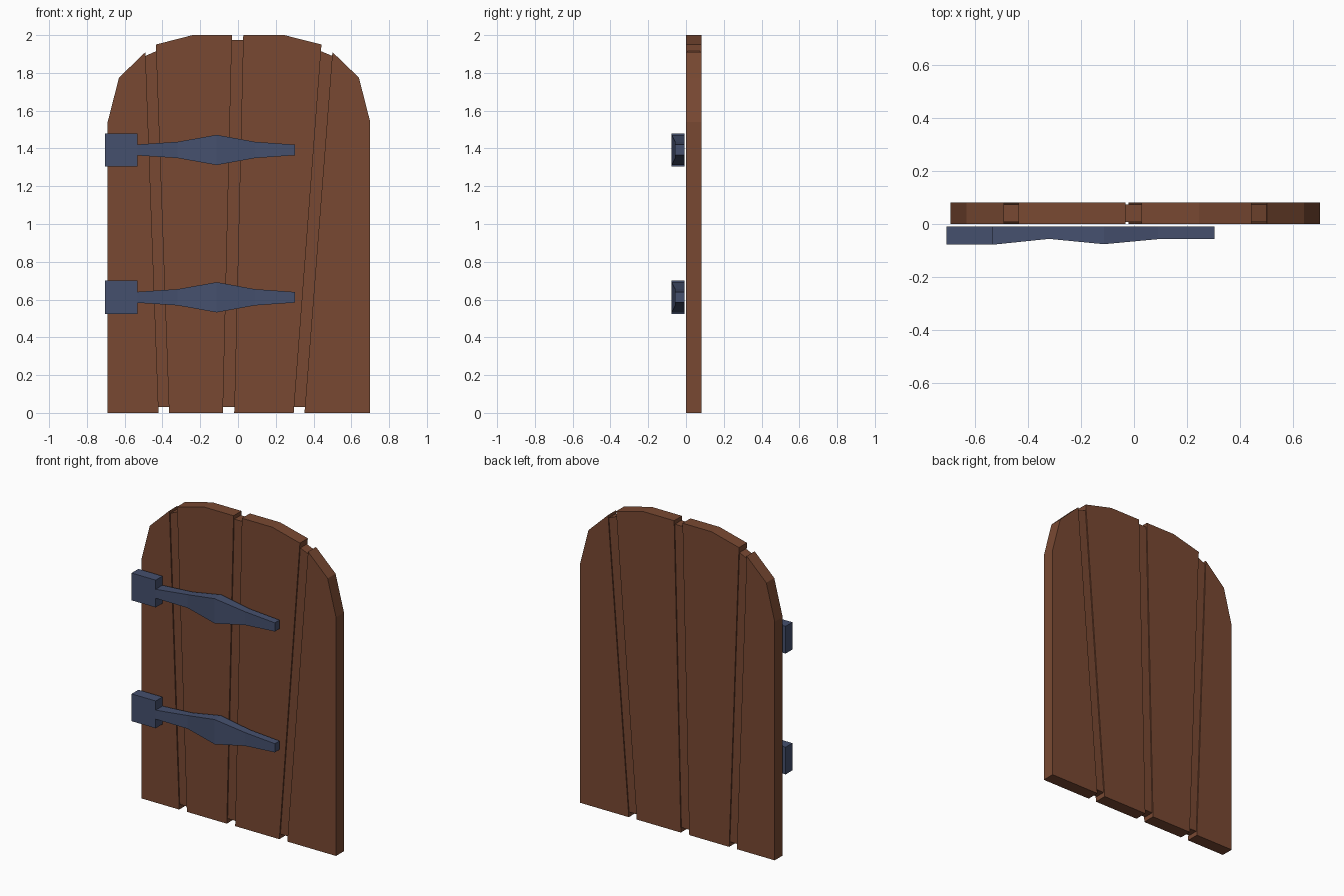
import bpy, bmesh

if "Cube" in bpy.data.objects:
    bpy.data.objects.remove(bpy.data.objects["Cube"])


def material(name, rgb):
    m = bpy.data.materials.new(name)
    m.diffuse_color = (*rgb, 1)
    m.use_nodes = True
    m.node_tree.nodes["Principled BSDF"].inputs["Base Color"].default_value = m.diffuse_color
    return m


wood = material("wood", (0.19, 0.066, 0.032))
iron = material("iron", (0.06, 0.08, 0.155))


def finish(name, bm, mat):
    bmesh.ops.recalc_face_normals(bm, faces=bm.faces)
    mesh = bpy.data.meshes.new(name)
    bm.to_mesh(mesh)
    bm.free()
    mesh.materials.append(mat)
    obj = bpy.data.objects.new(name, mesh)
    bpy.context.collection.objects.link(obj)
    return obj


def loft(name, rings, mat):
    """Join rings of equal point count into a closed solid."""
    bm = bmesh.new()
    loops = [[bm.verts.new(p) for p in ring] for ring in rings]
    for a, b in zip(loops, loops[1:]):
        for i in range(len(a)):
            j = (i + 1) % len(a)
            bm.faces.new((a[i], a[j], b[j], b[i]))
    bm.faces.new(loops[0])
    bm.faces.new(loops[-1])
    return finish(name, bm, mat)


def board(name, outline, y0, y1):
    """Flat board cut to an x-z outline."""
    return loft(name, [[(x, y, z) for x, z in outline] for y in (y0, y1)], wood)


# Planks: clockwise from bottom left, following the arched top
planks = [
    [(-0.69, 0), (-0.69, 1.54), (-0.63, 1.775), (-0.49, 1.91), (-0.42, 0)],
    [(-0.365, 0), (-0.435, 1.95), (-0.24, 2), (-0.032, 2), (-0.08, 0)],
    [(-0.02, 0), (0.028, 2), (0.245, 2), (0.442, 1.95), (0.295, 0)],
    [(0.352, 0), (0.50, 1.91), (0.64, 1.775), (0.70, 1.54), (0.70, 0)],
]
for i, outline in enumerate(planks):
    board(f"plank_{i + 1}", outline, 0, 0.081)


# Recessed strips filling the gaps between neighbouring planks
def edge_x(bottom, top, z):
    return bottom[0] + (top[0] - bottom[0]) * z / top[1]


strip_tops = [(1.89, 1.915), (1.975, 1.975), (1.915, 1.89)]
right_edges = [(p[4], p[3]) for p in planks]
left_edges = [(p[0], p[1]) for p in planks]
for i, (zl, zr) in enumerate(strip_tops):
    left, right = right_edges[i], left_edges[i + 1]
    board(f"gap_strip_{i + 1}", [
        (edge_x(*left, 0.03), 0.03), (edge_x(*left, zl), zl),
        (edge_x(*right, zr), zr), (edge_x(*right, 0.03), 0.03)],
        0.008, 0.074)

# Strap hinges: x, half height, front y at each station
stations = [
    (-0.705, 0.088, -0.078), (-0.533, 0.088, -0.078), (-0.533, 0.029, -0.078),
    (-0.32, 0.043, -0.056), (-0.113, 0.08, -0.076), (0.09, 0.043, -0.057),
    (0.303, 0.028, -0.057),
]
for name, zc in (("upper_hinge", 1.392), ("lower_hinge", 0.612)):
    loft(name, [[(x, y, zc - h), (x, -0.009, zc - h),
                 (x, -0.009, zc + h), (x, y, zc + h)]
                for x, h, y in stations], iron)
